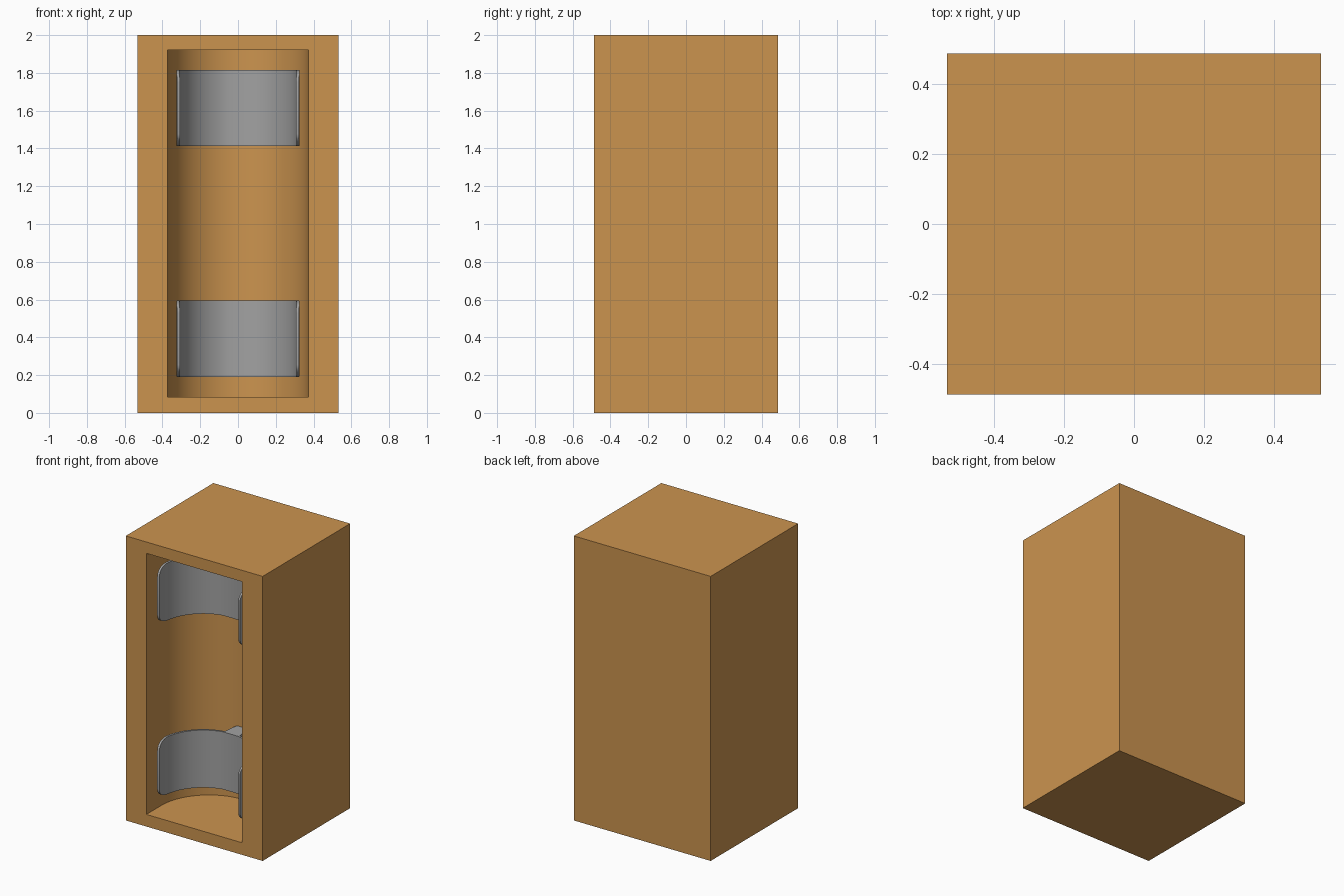
import bpy, bmesh, math

if "Cube" in bpy.data.objects:
    bpy.data.objects.remove(bpy.data.objects["Cube"])

def material(name, rgb):
    m = bpy.data.materials.new(name)
    m.diffuse_color = (*rgb, 1)
    m.use_nodes = True
    m.node_tree.nodes["Principled BSDF"].inputs["Base Color"].default_value = m.diffuse_color
    return m

WOOD = material("warm wood brown", (0.60, 0.295, 0.078))
GREY = material("clip grey", (0.36, 0.36, 0.36))

def finish(bm, name, mat, smooth=True):
    bmesh.ops.recalc_face_normals(bm, faces=bm.faces)
    me = bpy.data.meshes.new(name)
    bm.to_mesh(me)
    bm.free()
    me.materials.append(mat)
    ob = bpy.data.objects.new(name, me)
    bpy.context.collection.objects.link(ob)
    if smooth:
        bpy.ops.object.select_all(action='DESELECT')
        ob.select_set(True)
        bpy.context.view_layer.objects.active = ob
        bpy.ops.object.shade_smooth_by_angle(angle=math.radians(30))
    return ob

W, D, H = 0.532, 0.486, 2.0        # half width, half depth, height
R, Z0, Z1 = 0.372, 0.085, 1.92     # recess radius and height range
RC = -D + 0.165                    # centre of the recess's round back

# Case: a box with a U-shaped recess in its front
bm = bmesh.new()
plan = [(-W, -D), (W, -D), (W, D), (-W, D)]
low = [bm.verts.new((x, y, 0)) for x, y in plan]
top = [bm.verts.new((x, y, H)) for x, y in plan]
bm.faces.new(low)
bm.faces.new(top)
for i in (1, 2, 3):
    j = (i + 1) % 4
    bm.faces.new((low[i], low[j], top[j], top[i]))
N = 48
u = [(-R, -D)]
u += [(-R * math.cos(math.pi * i / N), RC + R * math.sin(math.pi * i / N)) for i in range(N + 1)]
u.append((R, -D))
ul = [bm.verts.new((x, y, Z0)) for x, y in u]
ut = [bm.verts.new((x, y, Z1)) for x, y in u]
bm.faces.new(ul)
bm.faces.new(ut)
for i in range(len(u) - 1):
    bm.faces.new((ul[i], ul[i + 1], ut[i + 1], ut[i]))
outer = [low[0], low[1], top[1], top[0]]
inner = [ul[0], ul[-1], ut[-1], ut[0]]
for i in range(4):
    j = (i + 1) % 4
    bm.faces.new((outer[i], outer[j], inner[j], inner[i]))
finish(bm, "case", WOOD)

# Spring clip: thin C-shaped strip with rounded end corners and a flat middle
RO, RI, CY = 0.326, 0.311, -D + 0.10
TIP, FLAT = math.radians(-9), math.radians(79)

def clip(name, zc, half=0.202):
    bm = bmesh.new()
    n = 28
    side = [TIP + (FLAT - TIP) * (i / n) ** 1.5 for i in range(n + 1)]
    cols = [(-1, a) for a in side] + [(1, a) for a in reversed(side)]
    rings = []
    for s, a in cols:
        t = min(1, (a - TIP) * RO / 0.11)
        h = half - 0.065 * (1 - math.sqrt(1 - (1 - t) ** 2))
        rings.append([bm.verts.new((s * r * math.cos(a), CY + r * math.sin(a), zc + k * h))
                      for r, k in ((RI, -1), (RI, 1), (RO, 1), (RO, -1))])
    for p, q in zip(rings, rings[1:]):
        for i in range(4):
            j = (i + 1) % 4
            bm.faces.new((p[i], p[j], q[j], q[i]))
    bm.faces.new(rings[0])
    bm.faces.new(rings[-1])
    finish(bm, name, GREY)

# Mount: block joining the clip's middle to the back of the recess
def mount(name, zc, half=0.2):
    bm = bmesh.new()
    plan = [(-0.06, CY + 0.312), (0.06, CY + 0.312), (0.045, RC + R), (-0.045, RC + R)]
    f = bm.faces.new([bm.verts.new((x, y, zc - half)) for x, y in plan])
    g = bmesh.ops.extrude_face_region(bm, geom=[f])["geom"]
    bmesh.ops.translate(bm, vec=(0, 0, 2 * half),
                        verts=[v for v in g if isinstance(v, bmesh.types.BMVert)])
    finish(bm, name, GREY, False)

for label, z in (("lower", 0.392), ("upper", 1.614)):
    clip(label + "_clip", z)
    mount(label + "_clip_mount", z)
